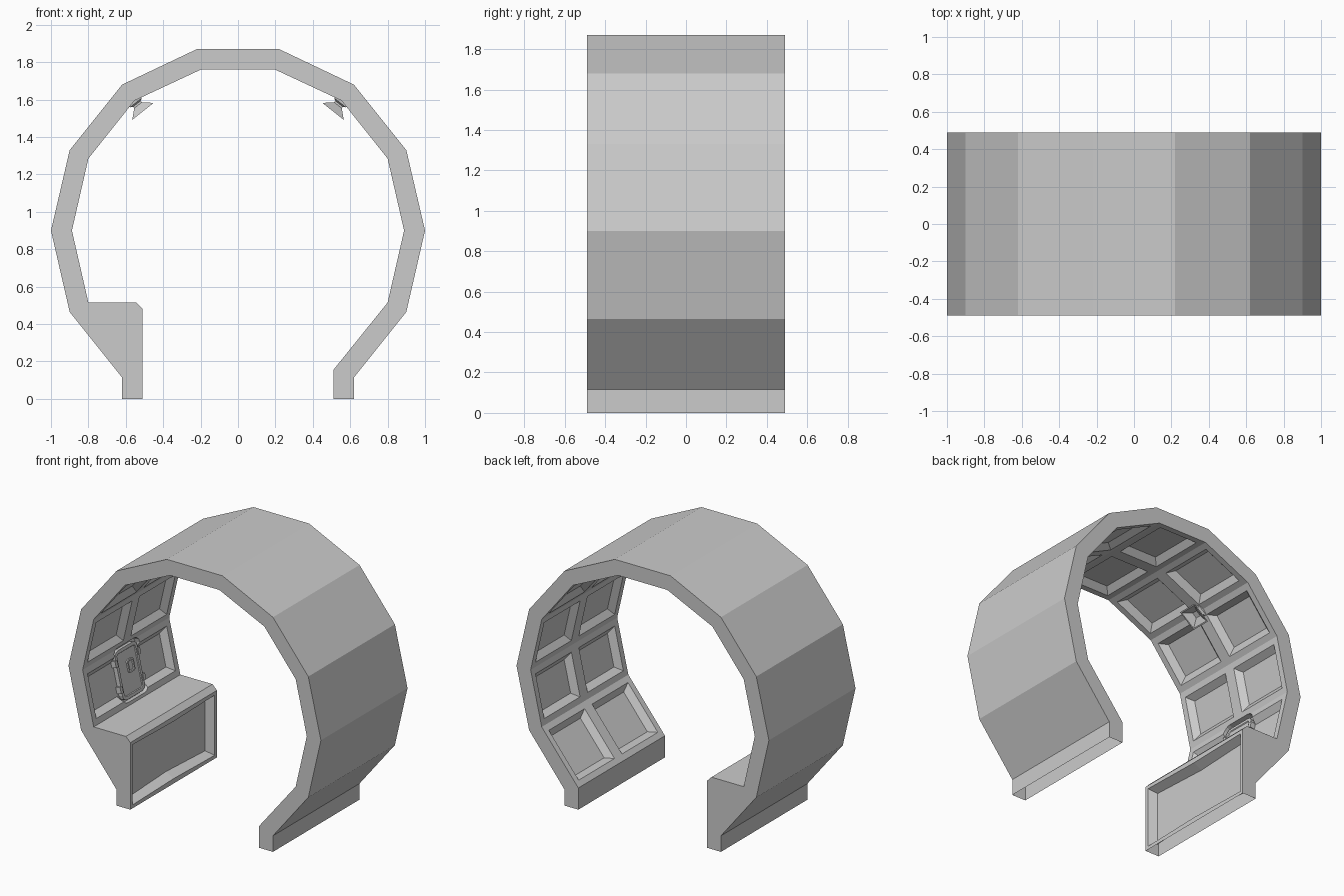
import bpy, bmesh
from mathutils import Matrix, Vector

if "Cube" in bpy.data.objects:
    bpy.data.objects.remove(bpy.data.objects["Cube"])

HALF = 0.49


def finish(bm, name, matrix=None):
    bmesh.ops.recalc_face_normals(bm, faces=bm.faces[:])
    me = bpy.data.meshes.new(name)
    bm.to_mesh(me)
    bm.free()
    ob = bpy.data.objects.new(name, me)
    bpy.context.collection.objects.link(ob)
    if matrix:
        ob.matrix_world = matrix
    return ob


def frame(origin, u, n):
    """Local axes: x = u, z = n (out of the wall)."""
    u, n = Vector(u).normalized(), Vector(n).normalized()
    m = Matrix((u, n.cross(u), n)).transposed().to_4x4()
    m.translation = origin
    return m


def box(name, center, size, matrix, round_r=0.0, top_r=0.0):
    bm = bmesh.new()
    bmesh.ops.create_cube(bm, size=1)
    bmesh.ops.scale(bm, vec=size, verts=bm.verts)
    bmesh.ops.translate(bm, vec=center, verts=bm.verts)
    if round_r:
        es = [e for e in bm.edges if abs(e.verts[0].co.z - e.verts[1].co.z) > 1e-6]
        bmesh.ops.bevel(bm, geom=es, offset=round_r, segments=3, profile=0.5, affect='EDGES')
    if top_r:
        top = max(bm.faces, key=lambda f: f.calc_center_median().z)
        bmesh.ops.inset_individual(bm, faces=[top], thickness=top_r)
        bmesh.ops.inset_individual(bm, faces=[top], thickness=0.004, depth=-0.006)
    return finish(bm, name, matrix)


# Corridor ring with bench: one closed profile, coffered on the inside
outer = [(.62, 0), (.62, .115), (.90, .465), (1.0, .90), (.90, 1.33), (.62, 1.68), (.22, 1.87)]
inner = [(.51, 0), (.51, .155), (.80, .515), (.888, .90), (.80, 1.285), (.553, 1.595), (.195, 1.762)]
bench = [(-.545, .515), (-.51, .48), (-.51, 0)]
inside = inner + [(-x, z) for x, z in reversed(inner[2:])] + bench
profile = inside + [(-x, z) for x, z in outer] + outer[::-1]
last_coffer = 2 * len(inner) - 4

bm = bmesh.new()
a, b, c = [[bm.verts.new((x, y, z)) for x, z in profile] for y in (-HALF, 0, HALF)]
coffers, bench_front = [], None
for i in range(len(profile)):
    j = (i + 1) % len(profile)
    if 1 <= i <= last_coffer:
        coffers += [bm.faces.new((p[i], p[j], q[j], q[i])) for p, q in ((a, b), (b, c))]
    else:
        f = bm.faces.new((a[i], a[j], b[j], c[j], c[i], b[i]))
        if i == len(inside) - 2:
            bench_front = f
bm.faces.new(a)
bm.faces.new(c[::-1])
bmesh.ops.recalc_face_normals(bm, faces=bm.faces[:])
bmesh.ops.inset_individual(bm, faces=coffers, thickness=0.06)
bmesh.ops.inset_individual(bm, faces=coffers, thickness=0.055, depth=-0.04)
bmesh.ops.inset_individual(bm, faces=[bench_front], thickness=0.035)
bmesh.ops.inset_individual(bm, faces=[bench_front], thickness=0.035, depth=-0.06)
ring = finish(bm, "corridor_ring")

# Hatch niche cut into the wall above the bench
wall = frame((-.80, 0, .515), (0, 1, 0), (.385, 0, .088))
cutter = box("niche_cutter", (0, .212, .02), (.29, .38, .116), wall, round_r=.05)
cutter.hide_render = True
cutter.hide_viewport = False
mod = ring.modifiers.new("niche", 'BOOLEAN')
mod.operation, mod.object, mod.solver = 'DIFFERENCE', cutter, 'EXACT'
bpy.context.view_layer.update()
cut_mesh = bpy.data.meshes.new_from_object(ring.evaluated_get(bpy.context.evaluated_depsgraph_get()))
ring.modifiers.clear()
ring.data = cut_mesh
bpy.data.objects.remove(cutter)

# The feet are open underneath
bm = bmesh.new()
bm.from_mesh(ring.data)
feet = [f for f in bm.faces if all(v.co.z < 1e-4 for v in f.verts)]
bmesh.ops.delete(bm, geom=feet, context='FACES')
bm.to_mesh(ring.data)
bm.free()

# Hatch parts inside the niche
box("hatch_plate", (0, .207, -.027), (.25, .34, .034), wall, round_r=.04, top_r=.022)
box("hatch_window", (.02, .24, -.012), (.07, .09, .014), wall, round_r=.015, top_r=.012)
for s in (-1, 1):
    for v in (.12, .30):
        box("hatch_hinge", (s * .128, v, -.022), (.026, .045, .036), wall)

# Square flared lamps in the upper corners
rings = [(.045, -.03), (.04, .018), (.026, .026), (.026, .036), (.073, .078), (.064, .078), (.02, .045)]
for s in (-1, 1):
    bm = bmesh.new()
    loops = [[bm.verts.new((x * r, y * r, h)) for x, y in ((-1, -1), (1, -1), (1, 1), (-1, 1))]
             for r, h in rings]
    for p, q in zip(loops, loops[1:]):
        for k in range(4):
            bm.faces.new((p[k], p[(k + 1) % 4], q[(k + 1) % 4], q[k]))
    bm.faces.new(loops[0])
    bm.faces.new(loops[-1])
    finish(bm, "lamp_right" if s > 0 else "lamp_left",
           frame((s * .557, 0, 1.598), (0, 1, 0), (-s * .62, 0, -.78)))
